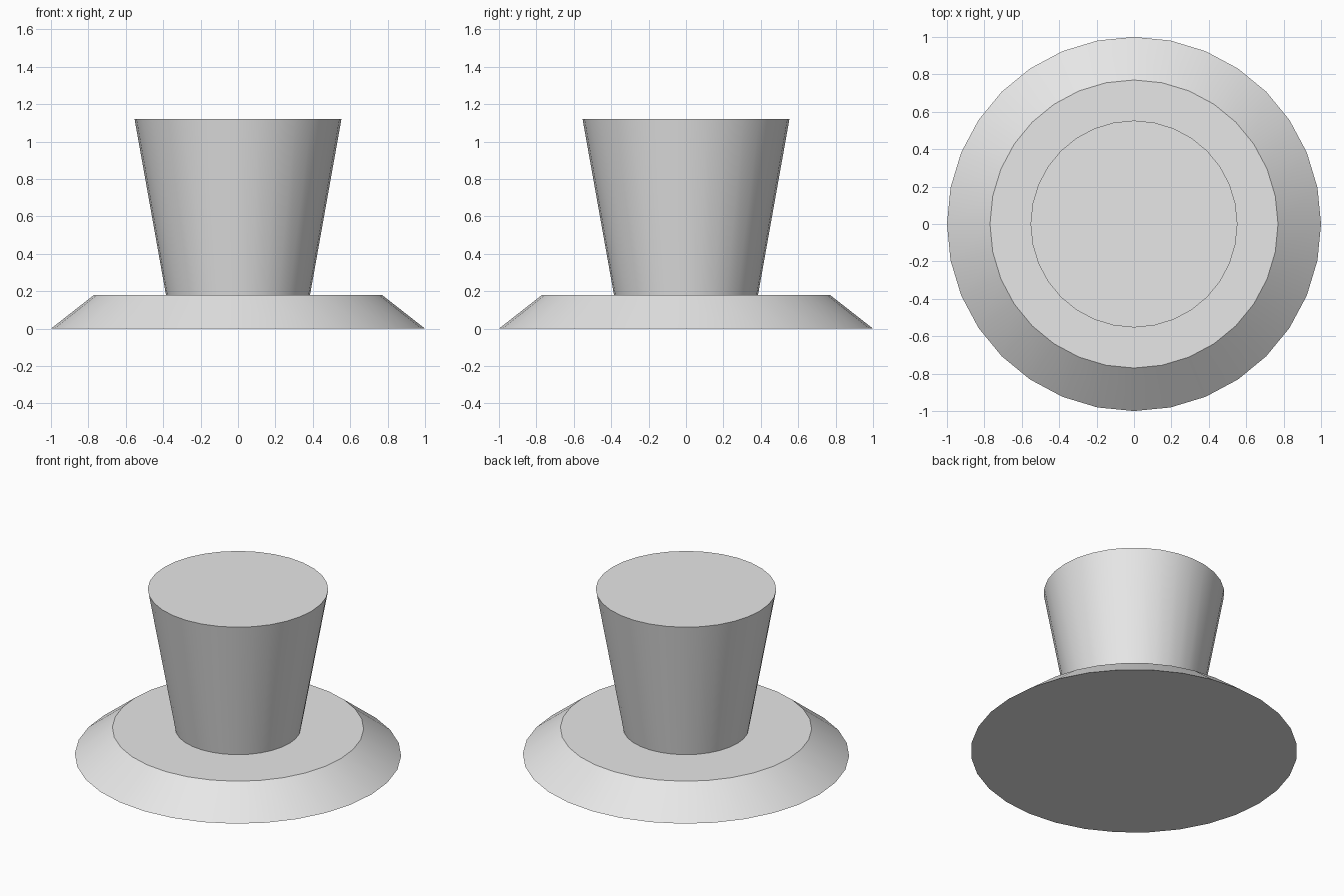
import bpy
import math

cube = bpy.data.objects.get("Cube")
if cube:
    bpy.data.objects.remove(cube, do_unlink=True)

# Single light grey material
grey = bpy.data.materials.new("light_grey")
grey.use_nodes = True
grey.diffuse_color = (0.8, 0.8, 0.8, 1)
grey.node_tree.nodes["Principled BSDF"].inputs["Base Color"].default_value = (0.8, 0.8, 0.8, 1)


def tapered_disc(name, bottom_radius, top_radius, bottom, top):
    """Closed round frustum with smooth sides and sharp rims."""
    bpy.ops.mesh.primitive_cone_add(
        vertices=32, radius1=bottom_radius, radius2=top_radius,
        depth=top - bottom, location=(0, 0, (bottom + top) / 2))
    part = bpy.context.object
    part.name = name
    part.data.materials.append(grey)
    bpy.ops.object.shade_smooth_by_angle(angle=math.radians(30))
    return part


# Wide sloping base
tapered_disc("base", 1.0, 0.77, 0, 0.18)
# Tall body flaring outward to the top
tapered_disc("flared_body", 0.385, 0.553, 0.18, 1.12)
